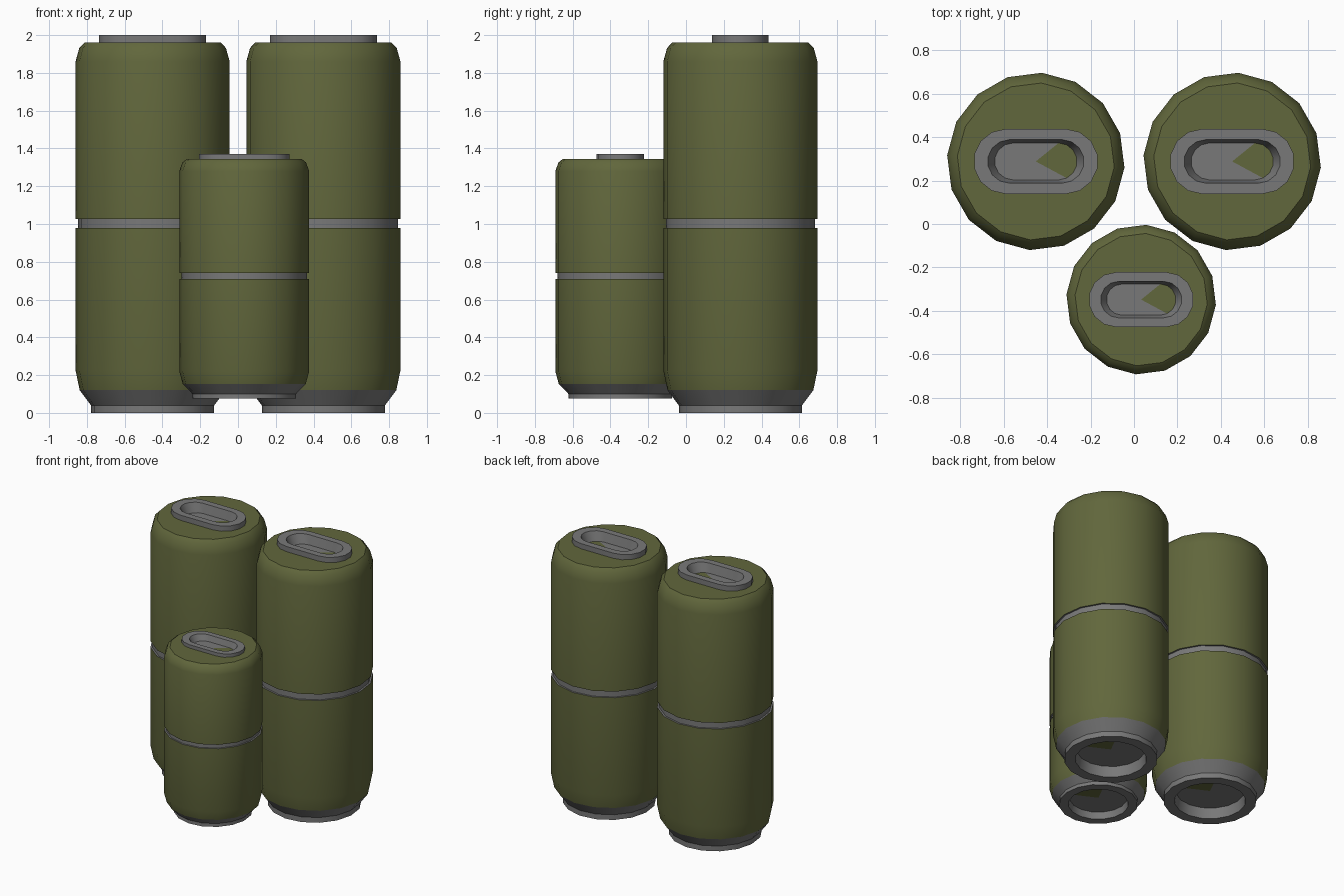
import bpy, bmesh
from math import sin, cos, atan2, radians

if "Cube" in bpy.data.objects:
    bpy.data.objects.remove(bpy.data.objects["Cube"])

N = 16  # sides of every loop


def material(name, color):
    m = bpy.data.materials.new(name)
    m.diffuse_color = color
    m.use_nodes = True
    m.node_tree.nodes["Principled BSDF"].inputs["Base Color"].default_value = m.diffuse_color
    return m


GREEN = material("olive_paint", (0.12, 0.135, 0.045, 1))
GREY = material("bare_metal", (0.19, 0.19, 0.19, 1))


def circle(r, z):
    # starts at the lower side so it lines up with the slot loops
    return [(r * cos(a), r * sin(a), z)
            for a in (radians(-94 + 360 / N * i) for i in range(N))]


def slot(hx, hy, z):
    # stadium outline with two faceted round ends
    pts = []
    for side in (1, -1):
        for i in range(N // 2):
            a = radians(-90 + 180 * i / (N // 2 - 1))
            pts.append((side * (hx - hy + hy * cos(a)), side * hy * sin(a), z))
    return pts


def loft(name, loops, mats, place):
    # skins consecutive loops; a one-point loop closes the end as a fan
    bm = bmesh.new()
    rows = [[bm.verts.new(p) for p in loop] for loop in loops]
    for a, b in zip(rows, rows[1:]):
        for i in range(N):
            j = (i + 1) % N
            if len(a) == 1:
                f = bm.faces.new((a[0], b[j], b[i]))
            elif len(b) == 1:
                f = bm.faces.new((a[i], a[j], b[0]))
            else:
                f = bm.faces.new((a[i], a[j], b[j], b[i]))
            # painted wedge on the recess floors
            if len(f.verts) == 3 and len(mats) > 1:
                c = f.calc_center_median()
                if radians(-26) < atan2(c.y, c.x) < radians(57):
                    f.material_index = 1
    me = bpy.data.meshes.new(name)
    bm.to_mesh(me)
    bm.free()
    for m in mats:
        me.materials.append(m)
    ob = bpy.data.objects.new(name, me)
    bpy.context.collection.objects.link(ob)
    x, y, z, sxy, sz = place
    ob.location = (x, y, z)
    ob.scale = (sxy, sxy, sz)
    bpy.ops.object.select_all(action='DESELECT')
    ob.select_set(True)
    bpy.context.view_layer.objects.active = ob
    bpy.ops.object.shade_smooth_by_angle(angle=radians(30))
    return ob


def canister(tag, place):
    # hollow foot
    loft(tag + "_base", [[(0, 0, 0.08)], circle(0.24, 0.08), circle(0.25, 0),
                         circle(0.327, 0), circle(0.327, 0.04),
                         circle(0.387, 0.12)], [GREY, GREEN], place)
    # lower shell
    loft(tag + "_lower_body", [circle(0.387, 0.12), circle(0.409, 0.225),
                               circle(0.409, 0.98)], [GREEN], place)
    # recessed seam
    loft(tag + "_seam_band", [circle(0.409, 0.98), circle(0.396, 0.98),
                              circle(0.396, 1.027), circle(0.409, 1.027)],
         [GREY], place)
    # upper shell with rounded shoulder and slot opening
    loft(tag + "_upper_body", [circle(0.409, 1.027), circle(0.409, 1.86),
                               circle(0.389, 1.932), circle(0.362, 1.96),
                               slot(0.287, 0.15, 1.96)], [GREEN], place)
    # raised slot collar with recess
    loft(tag + "_top_collar", [slot(0.287, 0.15, 1.96), slot(0.287, 0.15, 2.0),
                               slot(0.222, 0.1, 2.0), slot(0.19, 0.085, 1.93),
                               [(0, 0, 1.93)]], [GREY, GREEN], place)


for tag, x in (("left_canister", -0.452), ("right_canister", 0.452)):
    canister(tag, (x, 0.288, 0, 1, 1))
canister("small_canister", (0.033, -0.348, 0.075, 0.843, 0.6475))
